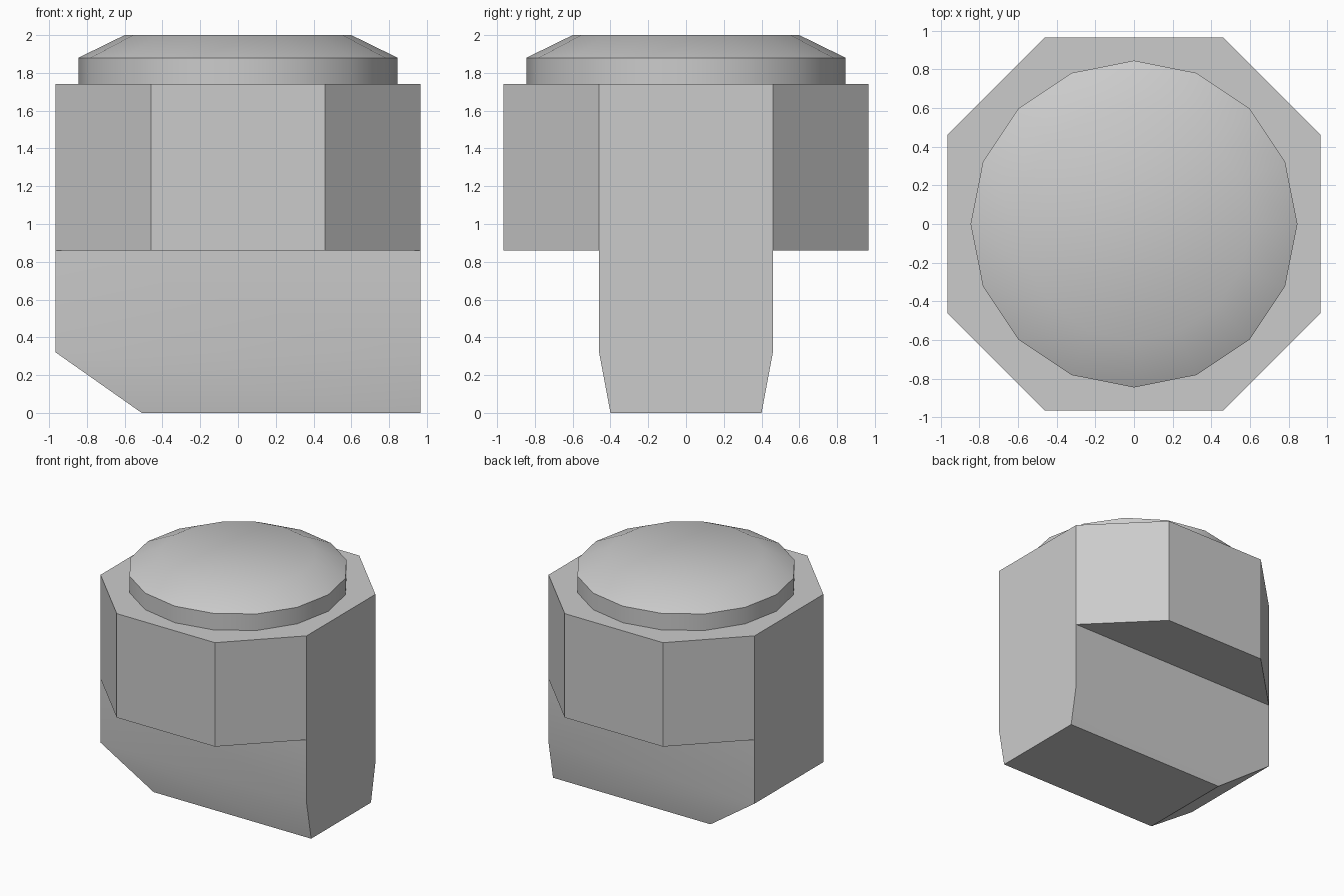
import bpy
import bmesh
import math

if "Cube" in bpy.data.objects:
    bpy.data.objects.remove(bpy.data.objects["Cube"], do_unlink=True)

grey = bpy.data.materials.new("plain grey")
grey.use_nodes = True
colour = (0.6, 0.6, 0.6, 1)
grey.diffuse_color = colour
grey.node_tree.nodes["Principled BSDF"].inputs["Base Color"].default_value = colour

R, C = 0.965, 0.46                   # half width and corner offset of the octagon
TOP, UNDER, BEND = 1.74, 0.86, 0.32  # main heights of the body
FOOT_Y, FOOT_X = 0.40, -0.51         # narrowed foot


def finish(name, bm):
    """Weld the faces, make the object and smooth its shallow angles."""
    bmesh.ops.remove_doubles(bm, verts=bm.verts, dist=0.0001)
    bmesh.ops.recalc_face_normals(bm, faces=bm.faces)
    mesh = bpy.data.meshes.new(name)
    bm.to_mesh(mesh)
    bm.free()
    mesh.materials.append(grey)
    obj = bpy.data.objects.new(name, mesh)
    bpy.context.collection.objects.link(obj)
    bpy.ops.object.select_all(action="DESELECT")
    obj.select_set(True)
    bpy.context.view_layer.objects.active = obj
    bpy.ops.object.shade_smooth_by_angle(angle=math.radians(30))


def face(bm, *points):
    bm.faces.new([bm.verts.new(p) for p in points])


# Octagonal head with a narrow stem running through it, flush at both ends
bm = bmesh.new()
octagon = [(R, C), (C, R), (-C, R), (-R, C), (-R, -C), (-C, -R), (C, -R), (R, -C)]
face(bm, *[(x, y, TOP) for x, y in octagon])
for i in (0, 1, 2, 4, 5, 6):
    a, b = octagon[i], octagon[i + 1]
    face(bm, (*a, TOP), (*b, TOP), (*b, UNDER), (*a, UNDER))

for s in (-1, 1):
    y, foot = s * C, s * FOOT_Y
    # underside of the head, stem side and tapered foot side
    face(bm, (-R, y, UNDER), (-C, s * R, UNDER), (C, s * R, UNDER), (R, y, UNDER))
    face(bm, (-R, y, UNDER), (R, y, UNDER), (R, y, BEND), (-R, y, BEND))
    face(bm, (-R, y, BEND), (R, y, BEND), (R, foot, 0), (FOOT_X, foot, 0))

# Straight end, short end, slanted end and sole
face(bm, (R, C, TOP), (R, C, UNDER), (R, C, BEND), (R, FOOT_Y, 0),
     (R, -FOOT_Y, 0), (R, -C, BEND), (R, -C, UNDER), (R, -C, TOP))
face(bm, (-R, C, TOP), (-R, C, UNDER), (-R, C, BEND),
     (-R, -C, BEND), (-R, -C, UNDER), (-R, -C, TOP))
face(bm, (-R, C, BEND), (-R, -C, BEND), (FOOT_X, -FOOT_Y, 0), (FOOT_X, FOOT_Y, 0))
face(bm, (R, FOOT_Y, 0), (R, -FOOT_Y, 0), (FOOT_X, -FOOT_Y, 0), (FOOT_X, FOOT_Y, 0))
finish("body", bm)

# Round cap with a sloping rim
bm = bmesh.new()
SIDES = 16


def ring(radius, z):
    angles = [math.tau * i / SIDES for i in range(SIDES)]
    return [(radius * math.cos(a), radius * math.sin(a), z) for a in angles]


rings = [ring(0.845, TOP - 0.04), ring(0.845, 1.88), ring(0.6, 2.0)]
for low, high in zip(rings, rings[1:]):
    for i in range(SIDES):
        j = (i + 1) % SIDES
        face(bm, low[i], low[j], high[j], high[i])
face(bm, *rings[0])
face(bm, *rings[-1])
finish("cap", bm)
